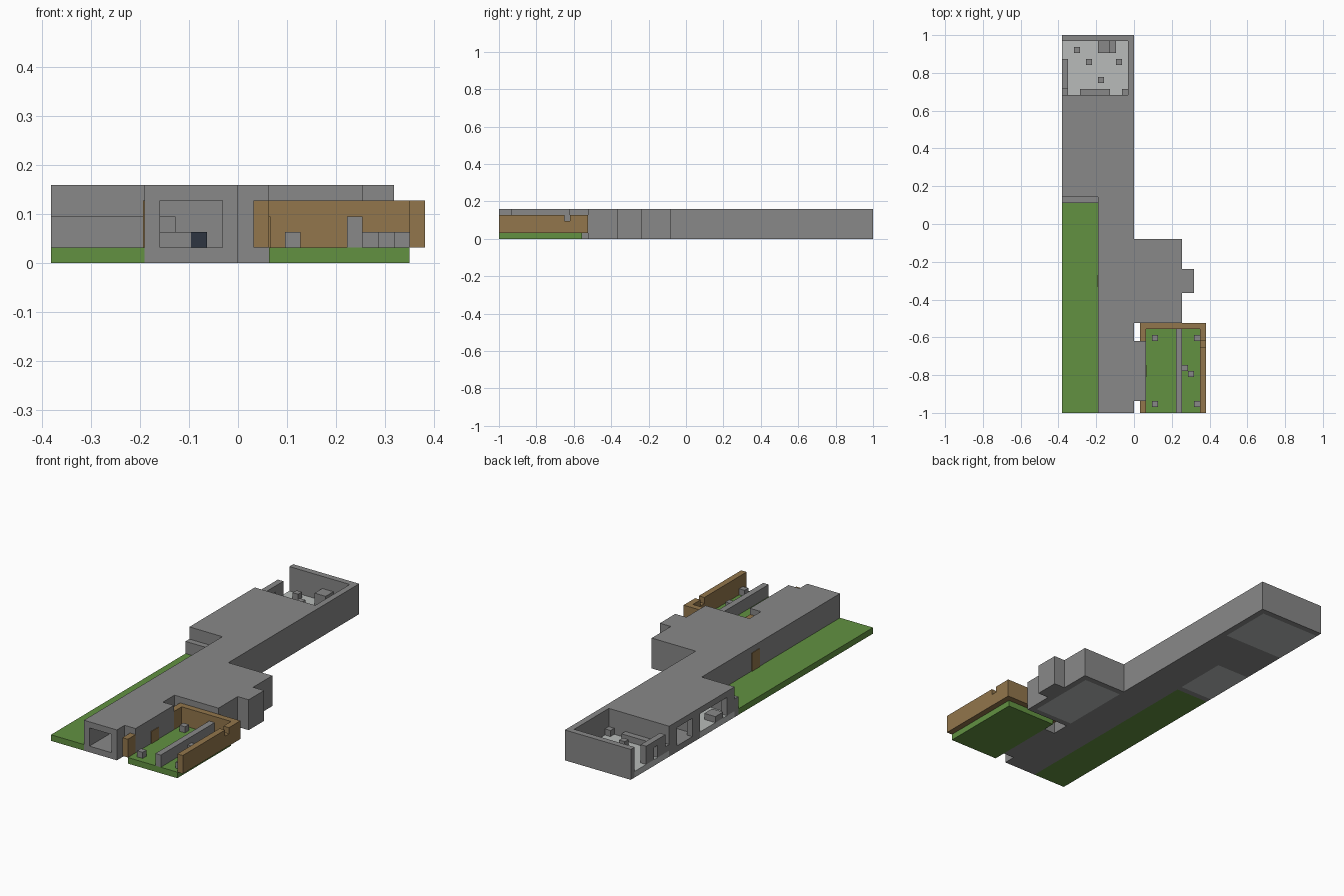
import bpy
import bmesh

cube = bpy.data.objects.get("Cube")
if cube:
    bpy.data.objects.remove(cube, do_unlink=True)

# Everything sits on a block grid: 24 wide, 63 long, 5 high
U = 2 / 63
WIDE, LONG, TOP = 24, 63, 5


def material(name, rgb):
    mat = bpy.data.materials.new(name)
    mat.use_nodes = True
    color = (*rgb, 1)
    mat.diffuse_color = color
    bsdf = mat.node_tree.nodes["Principled BSDF"]
    bsdf.inputs["Base Color"].default_value = color
    bsdf.inputs["Roughness"].default_value = 0.9
    return mat


stone = material("grey stone", (0.246, 0.246, 0.246))
pale = material("pale floor", (0.48, 0.50, 0.49))
grass = material("grass green", (0.122, 0.283, 0.053))
wood = material("brown wood", (0.288, 0.181, 0.072))
navy = material("dark navy", (0.026, 0.036, 0.053))


def part(name, mat, *boxes):
    """One object made of boxes, each given as x, y and z ranges in blocks."""
    bm = bmesh.new()
    for xs, ys, zs in boxes:
        corners = [bm.verts.new(((x - WIDE / 2) * U, (y - LONG / 2) * U, z * U))
                   for x in xs for y in ys for z in zs]
        for quad in ((0, 1, 3, 2), (4, 6, 7, 5), (0, 4, 5, 1),
                     (2, 3, 7, 6), (0, 2, 6, 4), (1, 5, 7, 3)):
            bm.faces.new([corners[i] for i in quad])
    bmesh.ops.recalc_face_normals(bm, faces=bm.faces)
    mesh = bpy.data.meshes.new(name)
    bm.to_mesh(mesh)
    bm.free()
    mesh.materials.append(mat)
    obj = bpy.data.objects.new(name, mesh)
    bpy.context.collection.objects.link(obj)
    return obj


def blocks(name, mat, spots, z=1, height=1):
    """Single blocks standing at the given grid cells."""
    part(name, mat, *[((x, x + 1), (y, y + 1), (z, z + height)) for x, y in spots])


FLOOR, ROOM, ROOF = (0, 1), (1, 4), (4, TOP)
FULL = (0, TOP)

# Lawns
part("long_lawn", grass, ((0, 6), (0, 35), FLOOR))
part("yard_lawn", grass, ((14, 23), (0, 14), FLOOR))

# Front corridor, open at the front
part("corridor_floor", stone, ((6, 12), (0, 36), FLOOR))
part("corridor_roof", stone, ((6, 12), (0, 36), ROOF))
part("corridor_right_wall", stone, ((6, 7), (0, 36), ROOM))
part("corridor_left_wall", stone, ((11, 12), (0, 36), ROOM))
part("corridor_steps", stone,
     ((7, 8), (26, 27), (1, 3)), ((7, 8), (25, 26), (1, 2)),
     ((8, 9), (25, 26), (1, 2)))
blocks("corridor_chest", navy, [(9, 25)])
part("corridor_door", wood, ((5.9, 6), (21, 23), ROOM))

# Passage from the corridor to the yard
part("yard_passage", stone, ((12, 14), (2, 12), FULL))
part("yard_door", wood, ((14, 14.1), (6, 8), (1, 3)))

# Side room with its pale floor and bay
part("side_room_floor", pale, ((12, 19), (16, 28), FLOOR))
part("side_room_roof", stone, ((12, 20), (15, 29), ROOF))
part("side_room_walls", stone,
     ((12, 20), (15, 16), (0, 4)), ((12, 20), (28, 29), (0, 4)),
     ((19, 20), (16, 28), (0, 4)))
part("side_room_bay", stone, ((20, 22), (20, 24), FULL))

# Middle hall with two wide openings on its right side
part("hall_floor", stone, ((6, 12), (36, 45), FLOOR), ((0, 12), (45, 53), FLOOR))
part("hall_pale_floor", pale, ((0, 6), (36, 45), FLOOR))
part("hall_roof", stone, ((0, 12), (36, 53), ROOF))
part("hall_right_piers", stone,
     *[((0, 1), ys, ROOM) for ys in ((36, 38), (45, 47), (51, 53))])
part("hall_cross_walls", stone,
     *[((1, 11), (y, y + 1), ROOM) for y in (36, 45, 52)])
part("hall_left_wall", stone, ((11, 12), (36, 53), ROOM))
part("hall_inner_wall", stone, ((6, 7), (37, 52), ROOM))
part("hall_bench", stone, ((0, 2), (39, 41), (1, 2)))
part("hall_ledge", stone, ((0, 6), (35, 36), (0, 3)))

# Open-topped back room
part("back_room_floor", pale, ((0, 11), (53, 62), FLOOR))
part("back_room_end_wall", stone, ((0, 12), (62, 63), FULL))
part("back_room_left_wall", stone, ((11, 12), (53, 62), FULL))
part("back_room_right_wall", stone,
     ((0, 1), (54, 56), ROOM), ((0, 1), (57, 59), ROOM),
     ((0, 1), (56, 57), (3, 4)), ((0, 1), (53, 54), (1, 2)))
part("back_room_counter", stone,
     ((6, 8), (60, 62), (1, 3)), ((8, 9), (60, 62), (1, 2)))
part("back_room_shelves", stone,
     ((3, 8), (53, 54), (1, 2)), ((10, 11), (53, 54), (1, 2)))
blocks("back_room_stools", stone, [(2, 60), (4, 58), (9, 58), (6, 55)])

# Yard fence, with a notch in the top of its long side
part("fence_back", wood, ((13, 24), (14, 15), ROOM))
part("fence_left", wood,
     ((23, 24), (0, 11), ROOM), ((23, 24), (11, 12), (1, 3)),
     ((23, 24), (12, 14), ROOM))
part("fence_right_posts", wood,
     ((13, 14), (0, 2), ROOM), ((13, 14), (12, 14), ROOM))

# Low wall and blocks in the yard
part("yard_wall", stone, ((19, 20), (0, 14), (1, 3)))
blocks("yard_corner_blocks", stone, [(x, y) for x in (15, 22) for y in (1, 12)])
blocks("yard_loose_blocks", stone, [(20, 7), (21, 6)])
